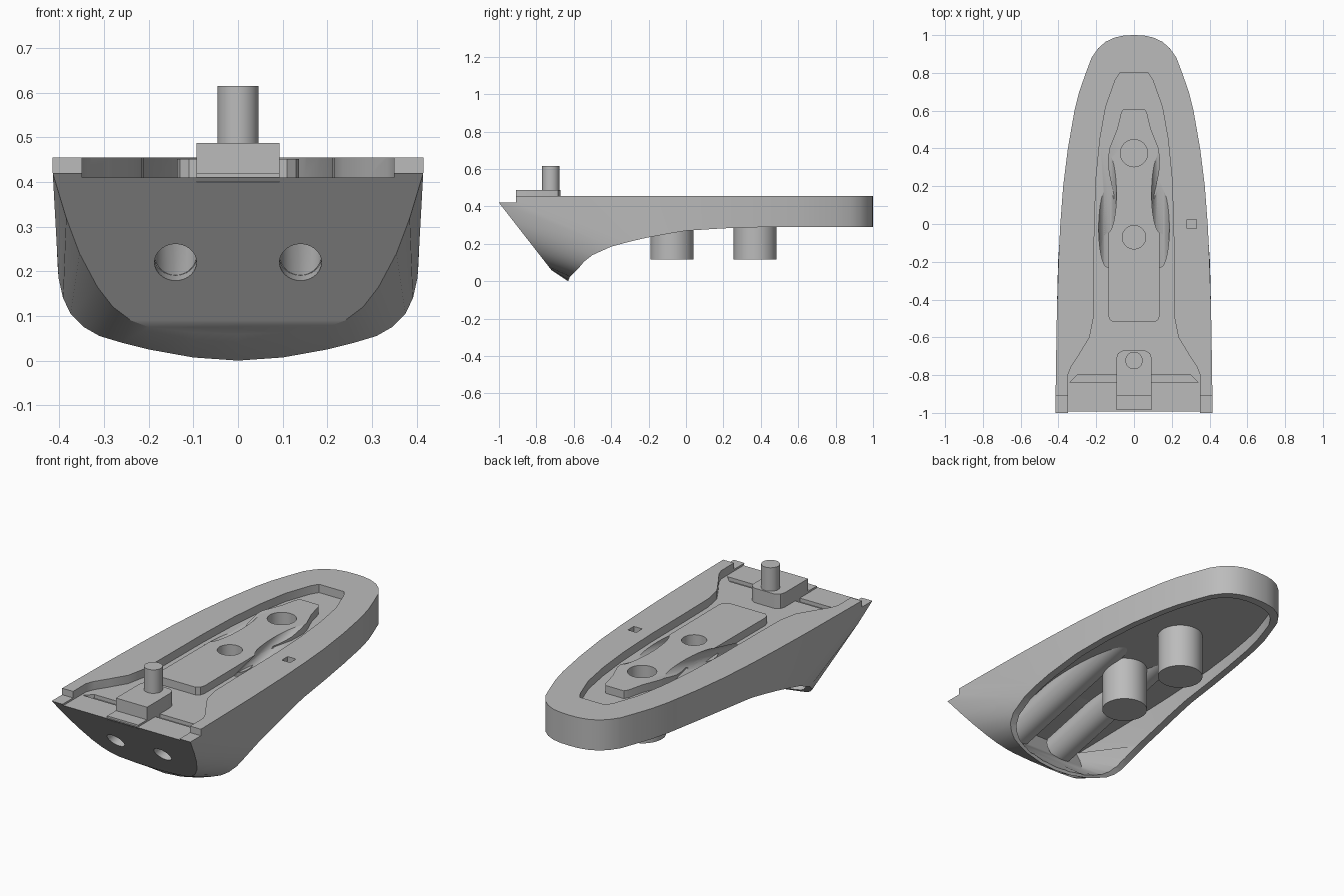
import bpy, bmesh, math
from mathutils import Vector

if "Cube" in bpy.data.objects:
    bpy.data.objects.remove(bpy.data.objects["Cube"])

grey = bpy.data.materials.new("plain grey")
grey.use_nodes = True
grey.diffuse_color = (0.5, 0.5, 0.5, 1)
grey.node_tree.nodes["Principled BSDF"].inputs["Base Color"].default_value = (0.5, 0.5, 0.5, 1)


def make_object(name, bm):
    bmesh.ops.remove_doubles(bm, verts=bm.verts, dist=1e-5)
    bmesh.ops.recalc_face_normals(bm, faces=bm.faces)
    mesh = bpy.data.meshes.new(name)
    bm.to_mesh(mesh)
    bm.free()
    mesh.materials.append(grey)
    obj = bpy.data.objects.new(name, mesh)
    bpy.context.collection.objects.link(obj)
    return obj


def prism(name, half, low, high):
    """Extrude a half outline, mirrored across x, between two heights."""
    bm = bmesh.new()
    outline = half + [(-x, y) for x, y in reversed(half)]
    face = bm.faces.new([bm.verts.new((x, y, low)) for x, y in outline])
    extruded = bmesh.ops.extrude_face_region(bm, geom=[face])["geom"]
    tops = [v for v in extruded if isinstance(v, bmesh.types.BMVert)]
    bmesh.ops.translate(bm, verts=tops, vec=(0, 0, high - low))
    return make_object(name, bm)


def box(name, x, y, z):
    """Box spanning three (low, high) ranges."""
    bm = bmesh.new()
    bmesh.ops.create_cube(bm, size=1)
    for v in bm.verts:
        v.co = [r[0] if c < 0 else r[1] for c, r in zip(v.co, (x, y, z))]
    return make_object(name, bm)


def rod(name, start, end, radius):
    start, end = Vector(start), Vector(end)
    bm = bmesh.new()
    bmesh.ops.create_cone(bm, cap_ends=True, segments=48, radius1=radius,
                          radius2=radius, depth=(end - start).length)
    turn = (end - start).to_track_quat("Z", "Y")
    for v in bm.verts:
        v.co = turn @ v.co + (start + end) / 2
    return make_object(name, bm)


def cut(obj, cutters):
    for cutter in cutters:
        mod = obj.modifiers.new("cut", "BOOLEAN")
        mod.operation = "DIFFERENCE"
        mod.solver = "EXACT"
        mod.object = cutter
        bpy.context.view_layer.objects.active = obj
        bpy.ops.object.modifier_apply(modifier=mod.name)


def loft(name, upper, lower):
    """Closed symmetric body between an upper and a lower half curve."""
    bm = bmesh.new()

    def add(points):
        clean = []
        for p in points:
            if all((Vector(p) - Vector(q)).length > 1e-5 for q in clean):
                clean.append(p)
        if len(clean) > 2:
            bm.faces.new([bm.verts.new(p) for p in clean])

    def flip(p):
        return (-p[0], p[1], p[2])

    for a, b, c, d in zip(upper, upper[1:], lower, lower[1:]):
        add([a, b, d, c])
        add([flip(a), flip(b), flip(d), flip(c)])
        add([a, b, flip(b), flip(a)])
        add([c, d, flip(d), flip(c)])
    return make_object(name, bm)


def slope_y(z):
    return -1 + 0.778 * (0.42 - z)


# Hull: edge of the sloping front, then the deck edge, each above the lower rim
DECK = 0.455
front_edge = [(0, .06), (.1, .063), (.2, .075), (.24, .09), (.28, .12),
              (.315, .165), (.355, .24), (.385, .32), (.415, .42)]
upper = [(x, slope_y(z), z) for x, z in front_edge]
upper += [(.415, -.91, .42), (.415, -.91, DECK), (.413, -.75, DECK),
          (.408, -.45, DECK), (.4, -.2, DECK)]
lower = [(0, -.63, 0), (.1, -.628, .007), (.2, -.62, .025), (.26, -.605, .04),
         (.31, -.59, .055), (.345, -.57, .075), (.375, -.545, .105),
         (.392, -.5, .14), (.402, -.4, .185), (.402, -.4, .185),
         (.402, -.4, .185), (.404, -.3, .212), (.402, -.2, .235), (.395, -.1, .253)]
tail = [(.39, 0), (.375, .2), (.35, .4), (.315, .6), (.29, .7), (.255, .8),
        (.225, .88), (.19, .93), (.15, .965), (.1, .988), (.05, .998), (0, 1)]
upper += [(x, y, DECK) for x, y in tail]
lower += [(x, y, .29 - .02 * max(0, 1 - 2 * y) ** 2) for x, y in tail]
hull = loft("hull", upper, lower)

# Hollow underside
CEILING = 0.355
inner_upper = []
for x, y, z in upper:
    z = min(z + .02, CEILING)
    inner_upper.append((x * .9, max(y * .955, slope_y(z) + .06), z))
inner_lower = [(x * .9, y * .955, z - .012) for x, y, z in lower]
cavity = loft("cavity_cutter", inner_upper, inner_lower)

# Deck recess, shallow front grooves and the small square socket
FLOOR = 0.41
recess = prism("recess_cutter",
               [(.075, .8), (.1, .76), (.15, .62), (.18, .45), (.2, .25),
                (.21, 0), (.212, -.3), (.215, -.5), (.235, -.6), (.29, -.69),
                (.335, -.76), (.35, -.8), (.35, -1.1)], FLOOR, .7)
groove = prism("groove_cutter", [(.3, -.8), (.34, -.84)], FLOOR - .02, .7)
socket = box("socket_cutter", (.28, .33), (-.025, .025), (FLOOR, .7))

# Sloping cable bores
SLOPE = 0.23


def bore_point(x, y):
    return (x, y, .22 + SLOPE * (y + .845))


bores = [rod("bore_cutter", bore_point(s * .14, -1.2), bore_point(s * .14, .6), .047)
         for s in (-1, 1)]
cut(hull, [cavity, recess, groove, socket] + bores)

# Sleeves around the bores, trimmed under the recess floor
trim = box("trim_cutter", (-1, 1), (-2, 2), (FLOOR - .01, 1))
sleeves = []
for side, label in ((-1, "right"), (1, "left")):
    sleeve = rod(label + "_sleeve", bore_point(side * .14, -.77),
                 bore_point(side * .14, .2), .08)
    cut(sleeve, [trim] + bores)
    sleeves.append(sleeve)

# Raised island with two round wells
island = prism("island", [(.055, .61), (.068, .59), (.09, .5), (.13, .4),
                          (.137, .35), (.133, .27), (.105, .15), (.115, .06),
                          (.135, -.05), (.137, -.48), (.13, -.505), (.11, -.52)],
               FLOOR - .01, .452)
wells = [rod("well_cutter", (0, y, .2), (0, y, .7), r)
         for y, r in ((-.07, .062), (.375, .072))]
cut(island, wells + bores)
cut(hull, wells)

# Posts hanging below the deck
posts = []
for label, y in (("front", -.075), ("rear", .37)):
    post = rod(label + "_post", (0, y, .115), (0, y, .38), .115)
    cut(post, wells)
    posts.append(post)

# Front block, tab and pin
block = prism("front_block", [(.093, -.91), (.093, -.71), (.085, -.685),
                              (.06, -.67)], FLOOR - .03, .488)
tab = box("front_tab", (-.093, .093), (-.985, -.9), (FLOOR - .01, .42))
pin = rod("pin", (0, -.723, .47), (0, -.723, .615), .046)

for cutter in [cavity, recess, groove, socket, trim] + bores + wells:
    bpy.data.objects.remove(cutter)

bpy.ops.object.select_all(action="DESELECT")
for obj in [hull, island, block, tab, pin] + sleeves + posts:
    obj.select_set(True)
bpy.context.view_layer.objects.active = hull
bpy.ops.object.shade_smooth_by_angle(angle=math.radians(28))
